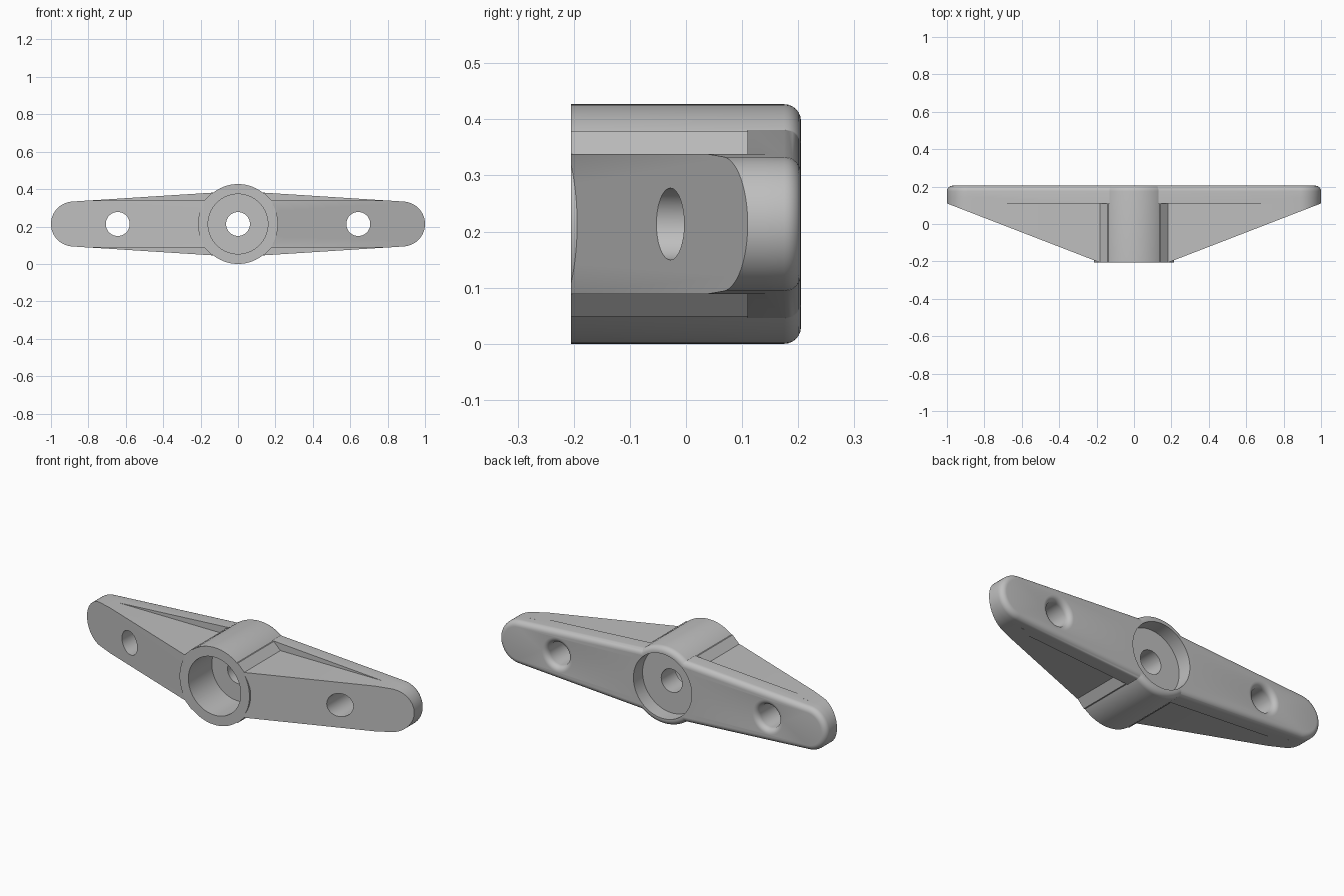
import bpy, bmesh, math
from mathutils import Vector

if "Cube" in bpy.data.objects:
    bpy.data.objects.remove(bpy.data.objects["Cube"], do_unlink=True)

R = 0.2135               # hub radius, also the height of its axis
FRONT, BACK = -0.205, 0.205
STEP = 0.11              # front face of the back plate
FILLET = 0.03
HOLE = 0.064
RIB = 0.125              # half height of the wedge ribs

grey = bpy.data.materials.new("grey")
grey.use_nodes = True
colour = (0.52, 0.52, 0.52, 1)
grey.diffuse_color = colour
grey.node_tree.nodes["Principled BSDF"].inputs["Base Color"].default_value = colour


def finish(name, bm):
    bmesh.ops.recalc_face_normals(bm, faces=bm.faces)
    mesh = bpy.data.meshes.new(name)
    bm.to_mesh(mesh)
    bm.free()
    mesh.materials.append(grey)
    obj = bpy.data.objects.new(name, mesh)
    bpy.context.collection.objects.link(obj)
    return obj


def prism(outline, y0, y1):
    """Extrude an x/z outline, measured from the hub axis, along y."""
    bm = bmesh.new()
    face = bm.faces.new([bm.verts.new((x, y0, z + R)) for x, z in outline])
    out = bmesh.ops.extrude_face_region(bm, geom=[face])
    verts = [g for g in out["geom"] if isinstance(g, bmesh.types.BMVert)]
    bmesh.ops.translate(bm, verts=verts, vec=(0, y1 - y0, 0))
    return bm


def lathe(name, profile, x=0, steps=72):
    """Closed solid of revolution about a y axis, from (radius, y) pairs."""
    bm = bmesh.new()
    rings = []
    for r, y in profile:
        angles = [2 * math.pi * i / steps for i in range(steps)]
        rings.append([bm.verts.new((x + r * math.cos(a), y, R + r * math.sin(a)))
                      for a in angles])
    for a, b in zip(rings, rings[1:]):
        for i in range(steps):
            j = (i + 1) % steps
            bm.faces.new((a[i], a[j], b[j], b[i]))
    bm.faces.new(rings[0])
    bm.faces.new(rings[-1])
    return finish(name, bm)


def combine(target, other, operation):
    mod = target.modifiers.new("combine", "BOOLEAN")
    mod.operation, mod.solver, mod.object = operation, "EXACT", other
    bpy.context.view_layer.objects.active = target
    bpy.ops.object.modifier_apply(modifier=mod.name)
    bpy.data.objects.remove(other, do_unlink=True)


def arc(cx, cy, r, a0, a1, n):
    return [(cx + r * math.cos(math.radians(a0 + (a1 - a0) * i / n)),
             cy + r * math.sin(math.radians(a0 + (a1 - a0) * i / n)))
            for i in range(n + 1)]


def mirrored(half):
    """Complete a right-hand outline, listed bottom to top, on the left."""
    return half + [(-x, z) for x, z in reversed(half)]


tip = arc(0.88, 0, 0.12, -86, 86, 28)

# Tapered back plate with a rounded rear edge
bm = prism(mirrored([(0.13, -0.168)] + tip + [(0.13, 0.168)]), STEP, BACK)
rear = [e for e in bm.edges if all(v.co.y > BACK - 0.001 for v in e.verts)]
bmesh.ops.bevel(bm, geom=rear, offset=FILLET, segments=6, profile=0.5,
                affect="EDGES", clamp_overlap=False)
body = finish("mounting_bracket", bm)

# Wedge ribs, sloping back from the hub to the tips
bm = prism(mirrored([(0.81, -RIB)] + tip + [(0.81, RIB)]), FRONT, STEP + 0.03)
for side in (1, -1):
    normal = Vector((side * 0.315, -0.815, 0))
    cut = bmesh.ops.bisect_plane(bm, geom=bm.verts[:] + bm.edges[:] + bm.faces[:],
                                 plane_co=(side * 0.185, FRONT, 0),
                                 plane_no=normal, clear_outer=True)
    edges = [g for g in cut["geom_cut"] if isinstance(g, bmesh.types.BMEdge)]
    bmesh.ops.contextual_create(bm, geom=edges)
combine(body, finish("ribs", bm), "UNION")

# Slanted shoulders between hub and ribs
shoulder = mirrored([(0.142, -0.165), (0.182, -RIB), (0.182, RIB), (0.142, 0.165)])
combine(body, finish("shoulders", prism(shoulder, FRONT, STEP)), "UNION")

# Round hub with a rounded rear edge
edge = arc(R - FILLET, BACK - FILLET, FILLET, 0, 90, 6)
combine(body, lathe("hub", [(R, FRONT)] + edge, steps=96), "UNION")

# Front and rear recesses, leaving a web between them
combine(body, lathe("front_recess", [(0.16, FRONT - 0.1), (0.16, 0)]), "DIFFERENCE")
combine(body, lathe("rear_recess", [(0.178, 0.125), (0.178, BACK + 0.1)]), "DIFFERENCE")

# Centre hole and the two screw holes, which flare at the rear
combine(body, lathe("centre_hole", [(HOLE, -0.1), (HOLE, 0.18)], steps=48), "DIFFERENCE")
flare = arc(HOLE + FILLET, BACK - FILLET, FILLET, 180, 90, 6)
for x in (-0.643, 0.643):
    profile = [(HOLE, FRONT - 0.1)] + flare + [(HOLE + FILLET, BACK + 0.1)]
    combine(body, lathe("screw_hole", profile, x, 48), "DIFFERENCE")

# Smooth curved surfaces, sharp corners
bpy.ops.object.select_all(action="DESELECT")
body.select_set(True)
bpy.context.view_layer.objects.active = body
bpy.ops.object.shade_smooth_by_angle(angle=math.radians(30))
